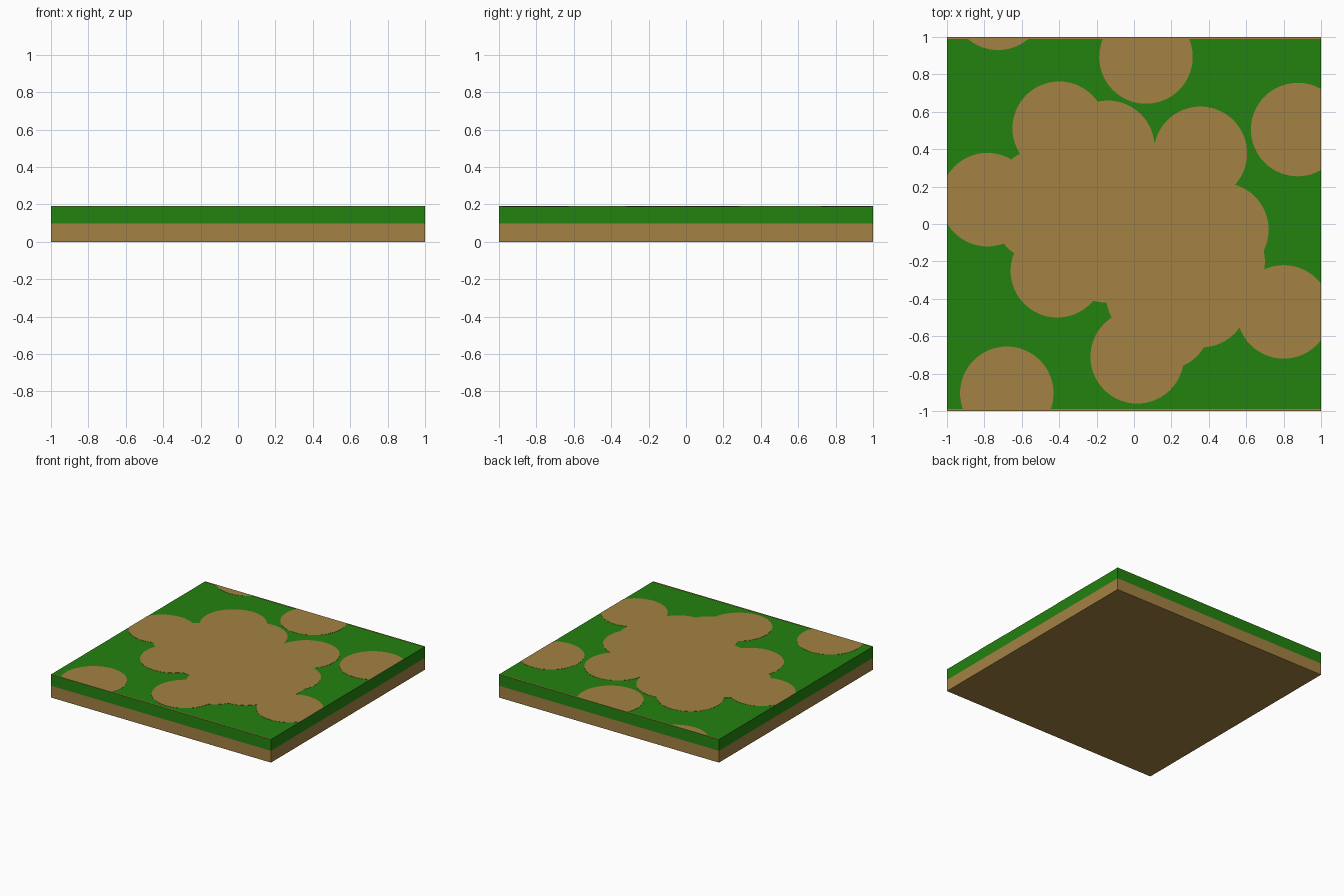
import bpy, bmesh
from mathutils import Matrix

if "Cube" in bpy.data.objects:
    bpy.data.objects.remove(bpy.data.objects["Cube"])

H, SOIL, SKIN = 0.191, 0.097, 0.0015   # total height, soil height, painted skin thickness
R = 0.25                               # patch radius


def material(name, rgb):
    m = bpy.data.materials.new(name)
    m.diffuse_color = (*rgb, 1)
    m.use_nodes = True
    m.node_tree.nodes["Principled BSDF"].inputs["Base Color"].default_value = m.diffuse_color
    return m


dirt = material("dirt brown", (0.371, 0.220, 0.056))
grass = material("grass green", (0.017, 0.223, 0.005))


def finish(name, bm, *mats):
    me = bpy.data.meshes.new(name)
    bm.to_mesh(me)
    bm.free()
    for m in mats:
        me.materials.append(m)
    ob = bpy.data.objects.new(name, me)
    bpy.context.collection.objects.link(ob)
    return ob


def box_bm(x0, x1, y0, y1, z0, z1):
    bm = bmesh.new()
    mat = (Matrix.Translation(((x0 + x1) / 2, (y0 + y1) / 2, (z0 + z1) / 2))
           @ Matrix.Diagonal((x1 - x0, y1 - y0, z1 - z0, 1)))
    bmesh.ops.create_cube(bm, size=1, matrix=mat)
    return bm


# Ground block: soil below, grass above
bm = box_bm(-1, 1, -1, 1, 0, H - SKIN)
bmesh.ops.bisect_plane(bm, geom=bm.verts[:] + bm.edges[:] + bm.faces[:],
                       plane_co=(0, 0, SOIL), plane_no=(0, 0, 1))
for f in bm.faces:
    f.material_index = 1 if f.calc_center_median().z > SOIL else 0
finish("ground_block", bm, dirt, grass)

# Thin bare strips along the front and back top edges
for name, y0, y1 in (("front_edge_strip", -1, -0.99), ("back_edge_strip", 0.99, 1)):
    finish(name, box_bm(-1, 1, y0, y1, H - SKIN, H), dirt)

# Round dirt patches: outer spots, lobes of the big clearing, then its filling
centres = [
    (-0.727, 1.18), (0.064, 0.893), (0.875, 0.505), (-0.68, -0.905),
    (0.017, -0.71), (0.80, -0.47), (0.47, -0.03), (0.355, 0.378),
    (-0.40, 0.512), (-0.14, 0.41), (-0.784, 0.13), (-0.41, -0.25),
    (0.36, -0.41), (0.16, -0.53), (0.10, -0.38), (-0.15, -0.17),
    (-0.50, 0.05), (-0.50, 0.15), (0.45, -0.20),
    (0.0, 0.0), (0.2, 0.2), (-0.15, 0.2), (-0.3, 0.1), (0.22, -0.15),
]
bm = bmesh.new()
for i, (x, y) in enumerate(centres):
    bmesh.ops.create_cone(bm, cap_ends=True, segments=64, radius1=R, radius2=R,
                          depth=0.1 + i * 0.002,
                          matrix=Matrix.Translation((x, y, H)))
cutter = finish("patch_cutter", bm, dirt)
cutter.hide_render = True

# Clip the patches to a thin plate on top of the grass
plate = finish("dirt_patches",
               box_bm(-1, 1, -0.99, 0.99, H - SKIN, H), dirt)
mod = plate.modifiers.new("clip", 'BOOLEAN')
mod.operation = 'INTERSECT'
mod.solver = 'EXACT'
mod.use_self = True
mod.object = cutter
bpy.context.view_layer.update()
dg = bpy.context.evaluated_depsgraph_get()
clipped = bpy.data.meshes.new_from_object(plate.evaluated_get(dg))
plate.modifiers.clear()
plate.data = clipped
bpy.data.objects.remove(cutter)
